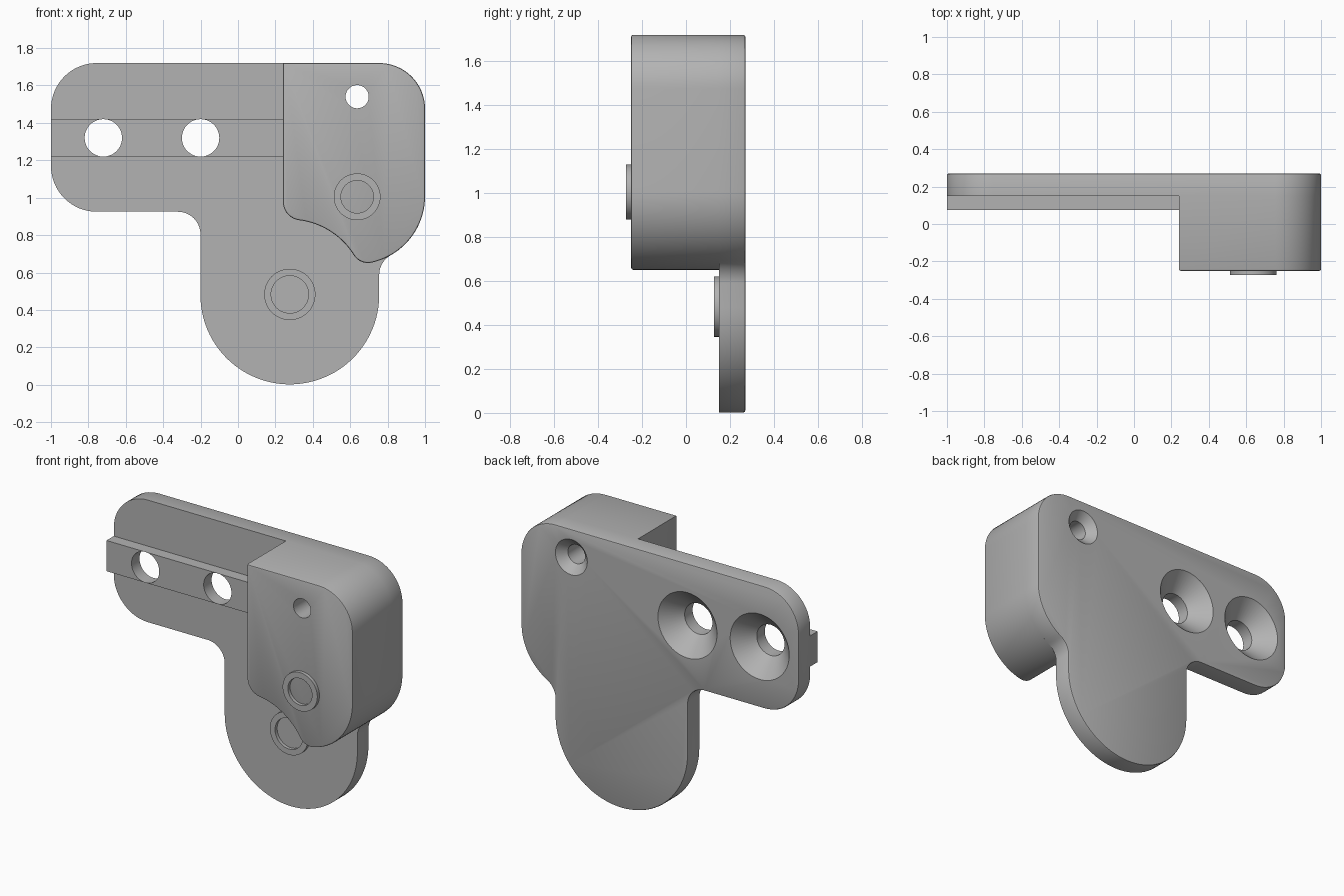
import bpy, bmesh
from math import sin, cos, pi, radians, atan2, hypot, sqrt
from mathutils import Vector

if "Cube" in bpy.data.objects:
    bpy.data.objects.remove(bpy.data.objects["Cube"])

grey = bpy.data.materials.new("plain grey")
grey.use_nodes = True
grey.diffuse_color = (0.45, 0.45, 0.45, 1)
grey.node_tree.nodes["Principled BSDF"].inputs["Base Color"].default_value = grey.diffuse_color

FRONT, PLATE, BACK, RAIL = -0.25, 0.15, 0.27, 0.075   # depths along y
TOP, CORNER = 1.72, 0.245
KNUCKLE, KNUCKLE_R = Vector((0.637, 1.008)), 0.363     # rounded lower corner of block
LOBE, LOBE_R = Vector((0.277, 0.48)), 0.478            # rounded bottom of plate
NOTCH_R, TIP_R, FILLET = 0.403, 0.09, 0.12


def arc(c, r, start, end, n=16):
    """Points (x, z) on an arc, angles in degrees."""
    return [(c[0] + r * cos(radians(start + (end - start) * i / n)),
             c[1] + r * sin(radians(start + (end - start) * i / n))) for i in range(n + 1)]


def bearing(a, b):
    return atan2(b[1] - a[1], b[0] - a[0]) * 180 / pi


def finish(bm, name):
    bmesh.ops.recalc_face_normals(bm, faces=bm.faces)
    mesh = bpy.data.meshes.new(name)
    bm.to_mesh(mesh)
    bm.free()
    mesh.materials.append(grey)
    ob = bpy.data.objects.new(name, mesh)
    bpy.context.collection.objects.link(ob)
    return ob


def slab(name, outline, y0, y1, rim=None):
    """Extrude an outline along y; soften the edge of the cap at depth rim."""
    bm = bmesh.new()
    face = bm.faces.new([bm.verts.new((x, y0, z)) for x, z in outline])
    ext = bmesh.ops.extrude_face_region(bm, geom=[face])["geom"]
    bmesh.ops.translate(bm, vec=(0, y1 - y0, 0),
                        verts=[g for g in ext if isinstance(g, bmesh.types.BMVert)])
    if rim is not None:
        edges = [e for e in bm.edges if all(abs(v.co.y - rim) < 1e-5 for v in e.verts)]
        bmesh.ops.bevel(bm, geom=edges, offset=0.009, segments=2, profile=0.5, affect='EDGES')
    return finish(bm, name)


def lathe(name, centre, profile, steps=48):
    """Spin a closed (radius, y) profile round a y-aligned axis."""
    bm = bmesh.new()
    vs = [bm.verts.new((centre[0] + r, y, centre[1])) for r, y in profile]
    es = [bm.edges.new((vs[i - 1], vs[i])) for i in range(len(vs))]
    bmesh.ops.spin(bm, geom=vs + es, cent=(centre[0], 0, centre[1]), axis=(0, 1, 0),
                   angle=2 * pi, steps=steps, use_merge=False)
    bmesh.ops.remove_doubles(bm, verts=bm.verts, dist=1e-5)
    return finish(bm, name)


# Back plate: arm to the right, rounded lobe at the bottom
hollow = Vector((LOBE.x + LOBE_R + FILLET, 0))
hollow.y = KNUCKLE.y - sqrt((KNUCKLE_R + FILLET) ** 2 - (hollow.x - KNUCKLE.x) ** 2)
turn = bearing(KNUCKLE, hollow)
plate = slab("back_plate",
             arc((1 - CORNER, TOP - CORNER), CORNER, 0, 90)
             + arc((CORNER - 1, TOP - CORNER), CORNER, 90, 180)
             + arc((CORNER - 1, 0.925 + CORNER), CORNER, 180, 270)
             + arc((LOBE.x - LOBE_R - FILLET, 0.925 - FILLET), FILLET, 90, 0)
             + arc(LOBE, LOBE_R, 180, 360, 48)
             + arc(hollow, FILLET, 180, turn + 180, 10)
             + arc(KNUCKLE, KNUCKLE_R, turn, 0, 16),
             PLATE, BACK, BACK)

# Thick block: its lower edge is hollowed concentrically with the lobe
left = 0.24
inner = Vector((left + 0.1, 0))
inner.y = LOBE.y + sqrt((NOTCH_R + 0.1) ** 2 - (inner.x - LOBE.x) ** 2)
a, b, span = KNUCKLE_R - TIP_R, NOTCH_R + TIP_R, KNUCKLE - LOBE
along = (b * b - a * a + span.length_squared) / (2 * span.length)
u = span.normalized()
tip = LOBE + u * along + Vector((u.y, -u.x)) * sqrt(b * b - along * along)
block = slab("clamp_block",
             [(left, TOP)]
             + arc(inner, 0.1, 180, 360 + bearing(inner, LOBE), 12)
             + arc(LOBE, NOTCH_R, bearing(LOBE, inner), bearing(LOBE, tip), 20)[1:-1]
             + arc(tip, TIP_R, bearing(tip, LOBE) + 360, bearing(KNUCKLE, tip) + 360, 12)
             + arc(KNUCKLE, KNUCKLE_R, bearing(KNUCKLE, tip), 0, 20)[1:]
             + arc((1 - CORNER, TOP - CORNER), CORNER, 0, 90),
             PLATE, FRONT, FRONT)

# Guide rail across the arm
rail = slab("guide_rail", [(-1, 1.22), (left, 1.22), (left, 1.42), (-1, 1.42)], PLATE, RAIL)


# Countersunk screw holes
def drill(centre, r, sink, targets):
    cutter = lathe("drill_cutter", centre,
                   [(0, -0.5), (r, -0.5), (r, BACK - (sink - r)), (sink, BACK),
                    (sink, BACK + 0.1), (0, BACK + 0.1)])
    cutter.hide_render = True
    for ob in targets:
        mod = ob.modifiers.new("hole", 'BOOLEAN')
        mod.operation, mod.solver, mod.object = 'DIFFERENCE', 'EXACT', cutter
        bpy.context.view_layer.objects.active = ob
        bpy.ops.object.modifier_apply(modifier=mod.name)
    bpy.data.objects.remove(cutter)


for x in (-0.72, -0.2):
    drill((x, 1.32), 0.1, 0.213, (plate, rail))
drill((0.637, 1.54), 0.062, 0.115, (plate, block))

# Raised washers round the two pivots
rings = [lathe(name, c, [(r0, y), (r1, y), (r1, y - 0.022), (r0, y - 0.022)])
         for name, c, r0, r1, y in (("block_washer", (0.637, 1.005), 0.087, 0.125, FRONT),
                                    ("plate_washer", (0.277, 0.483), 0.1, 0.137, PLATE))]

# Smooth the curved walls, keep edges crisp
bpy.ops.object.select_all(action='DESELECT')
for ob in [plate, block, rail] + rings:
    ob.select_set(True)
bpy.context.view_layer.objects.active = plate
bpy.ops.object.shade_smooth_by_angle(angle=radians(30))
